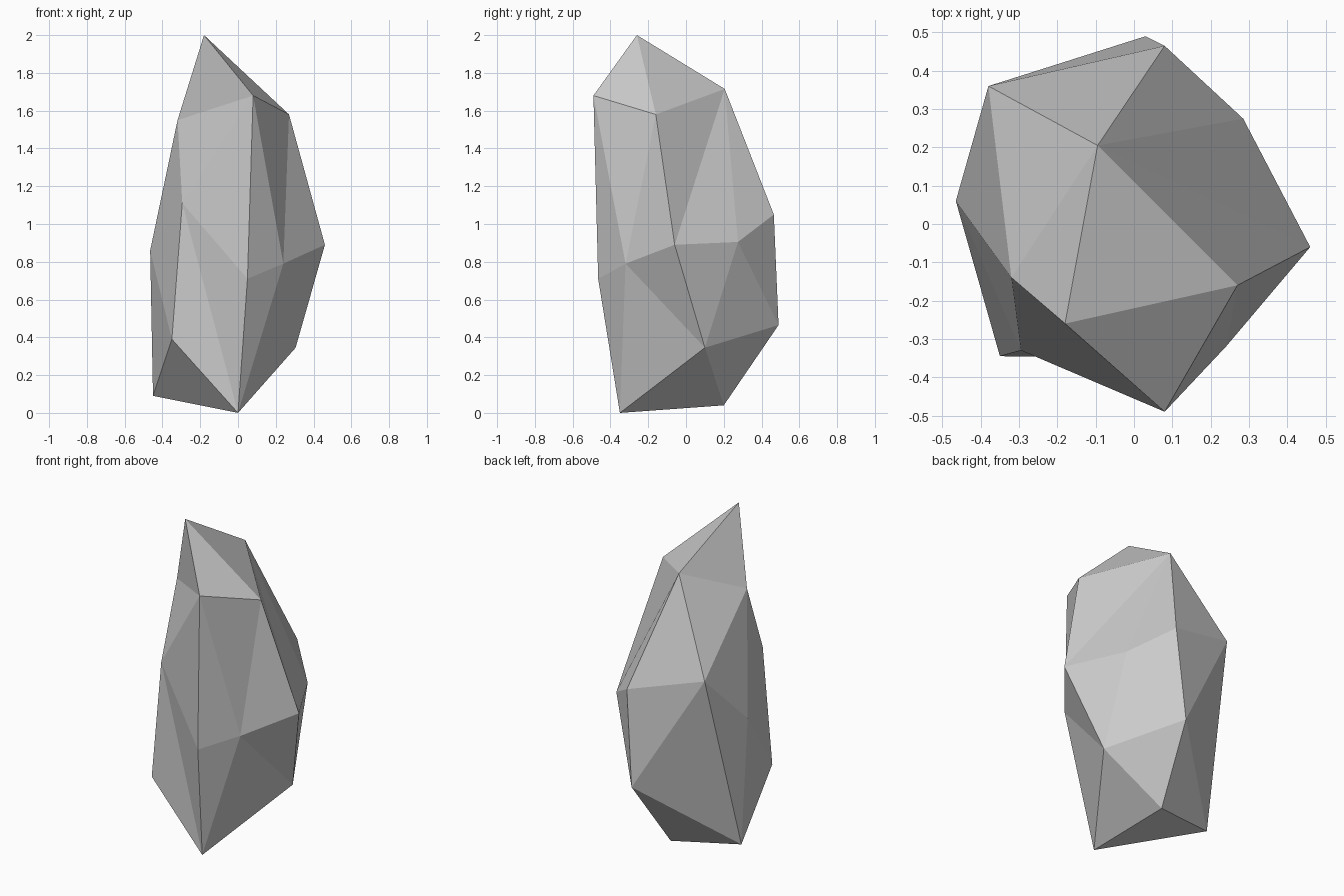
import bpy
import bmesh

default_cube = bpy.data.objects.get("Cube")
if default_cube:
    bpy.data.objects.remove(default_cube, do_unlink=True)

# Corners of the rock
corners = {
    "peak": (-0.18, -0.26, 2.0),
    "brow": (0.08, -0.49, 1.68),
    "shoulder": (0.27, -0.16, 1.58),
    "nape": (-0.095, 0.205, 1.715),
    "temple": (-0.32, -0.14, 1.55),
    "cheek": (-0.295, -0.33, 1.11),
    "flank": (-0.465, 0.06, 0.86),
    "elbow": (0.46, -0.06, 0.89),
    "hip": (0.24, -0.32, 0.79),
    "belly": (0.05, -0.465, 0.71),
    "knee": (-0.35, -0.345, 0.39),
    "heel": (-0.45, 0.10, 0.09),
    "toe": (0.0, -0.35, 0.0),
    "thigh": (0.305, 0.10, 0.345),
    "side": (0.285, 0.275, 0.905),
    "back": (0.08, 0.465, 1.05),
    "rump": (0.03, 0.49, 0.465),
    "base": (-0.035, 0.20, 0.04),
    "blade": (-0.38, 0.36, 1.18),
}

# Each hub is ringed by a closed fan of facets
fans = {
    "peak": "brow shoulder nape temple",
    "hip": "shoulder elbow thigh toe belly brow",
    "cheek": "brow belly toe knee flank temple",
    "blade": "nape back rump heel flank temple",
    "side": "nape elbow thigh rump back",
    "base": "toe thigh rump heel",
}
# Facets filling the gaps between the fans
gaps = ["shoulder nape elbow", "knee toe heel", "flank knee heel"]

bm = bmesh.new()
vert = {name: bm.verts.new(co) for name, co in corners.items()}
for hub, names in fans.items():
    ring = names.split()
    for a, b in zip(ring, ring[1:] + ring[:1]):
        bm.faces.new((vert[hub], vert[a], vert[b]))
for names in gaps:
    bm.faces.new([vert[n] for n in names.split()])
bmesh.ops.recalc_face_normals(bm, faces=bm.faces)

mesh = bpy.data.meshes.new("rock")
bm.to_mesh(mesh)
bm.free()

# Plain stone grey
grey = bpy.data.materials.new("stone grey")
grey.use_nodes = True
color = (0.6, 0.6, 0.6, 1.0)
grey.diffuse_color = color
grey.node_tree.nodes["Principled BSDF"].inputs["Base Color"].default_value = color
mesh.materials.append(grey)

rock = bpy.data.objects.new("rock", mesh)
bpy.context.collection.objects.link(rock)
